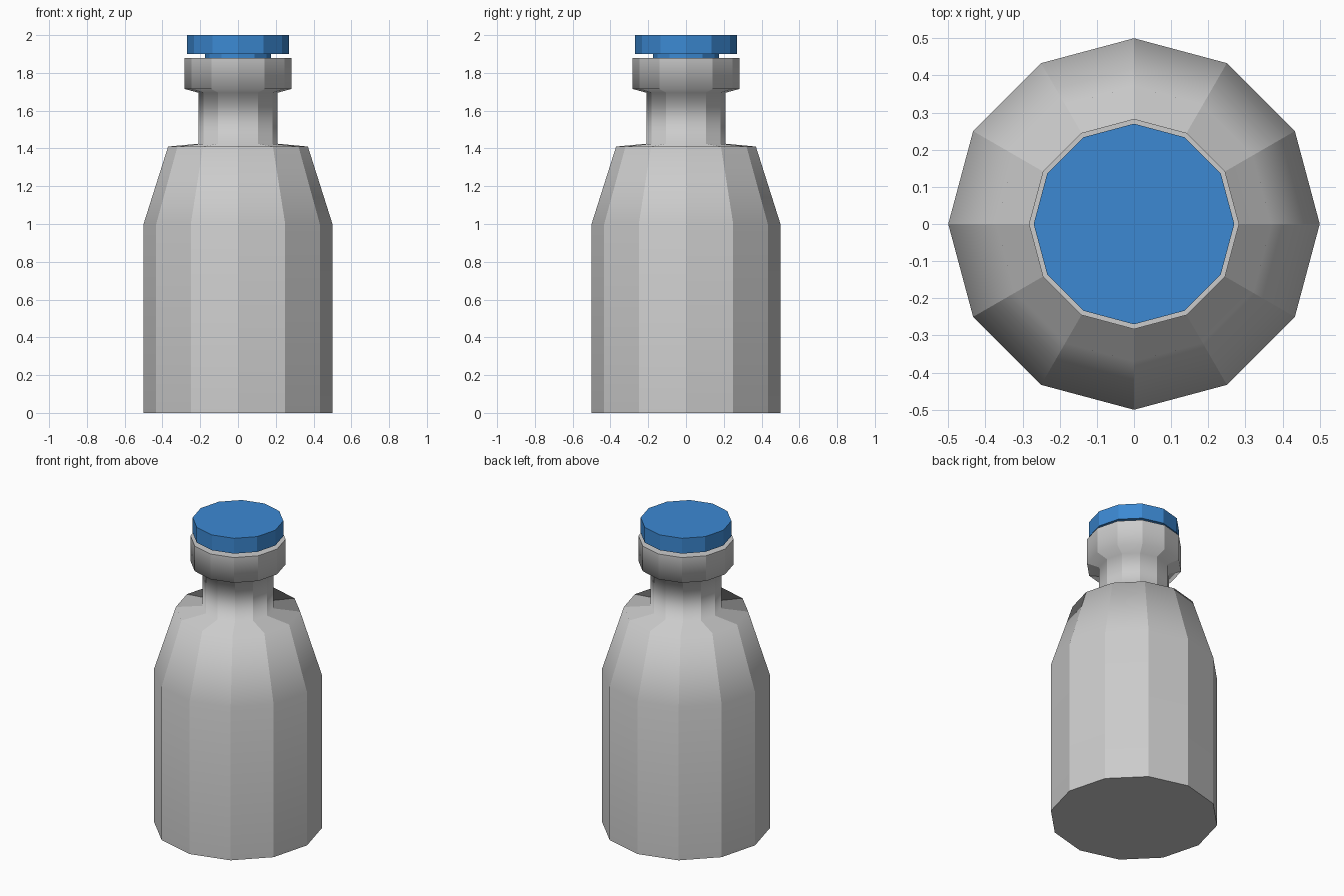
import bpy, bmesh, math

if "Cube" in bpy.data.objects:
    bpy.data.objects.remove(bpy.data.objects["Cube"])

SIDES = 12


def lathe(name, profile, smooth_rings=()):
    """Revolve an (r, z) profile into a closed 12-sided solid.
    Faces shade smoothly only across the ring indices in smooth_rings."""
    bm = bmesh.new()
    rings = []
    for r, z in profile:
        rings.append([bm.verts.new((r * math.cos(2 * math.pi * i / SIDES),
                                    r * math.sin(2 * math.pi * i / SIDES), z))
                      for i in range(SIDES)])
    for lo, hi in zip(rings, rings[1:]):
        for i in range(SIDES):
            j = (i + 1) % SIDES
            bm.faces.new((lo[i], lo[j], hi[j], hi[i]))
    bm.faces.new(rings[0][::-1])
    bm.faces.new(rings[-1])
    soft = {frozenset((rings[k][i], rings[k][(i + 1) % SIDES]))
            for k in smooth_rings for i in range(SIDES)}
    for f in bm.faces:
        f.smooth = True
    for e in bm.edges:
        e.smooth = frozenset(e.verts) in soft
    bm.normal_update()
    mesh = bpy.data.meshes.new(name)
    bm.to_mesh(mesh)
    bm.free()
    obj = bpy.data.objects.new(name, mesh)
    bpy.context.collection.objects.link(obj)
    return obj


# Bottle: straight body, tapered shoulder, nearly flat ledge, neck and lip
lathe("bottle", [(0.50, 0.00), (0.50, 1.00), (0.37, 1.41), (0.21, 1.425),
                 (0.21, 1.695), (0.283, 1.715), (0.283, 1.88)],
      smooth_rings=(1, 2, 3, 4, 5))

# Cap: narrow plug seated in the lip, wide disc above
cap = lathe("cap", [(0.175, 1.84), (0.175, 1.90), (0.27, 1.90), (0.27, 2.00)])
blue = bpy.data.materials.new("cap_blue")
blue.diffuse_color = (0.045, 0.25, 0.65, 1)
blue.use_nodes = True
blue.node_tree.nodes["Principled BSDF"].inputs["Base Color"].default_value = blue.diffuse_color
cap.data.materials.append(blue)
